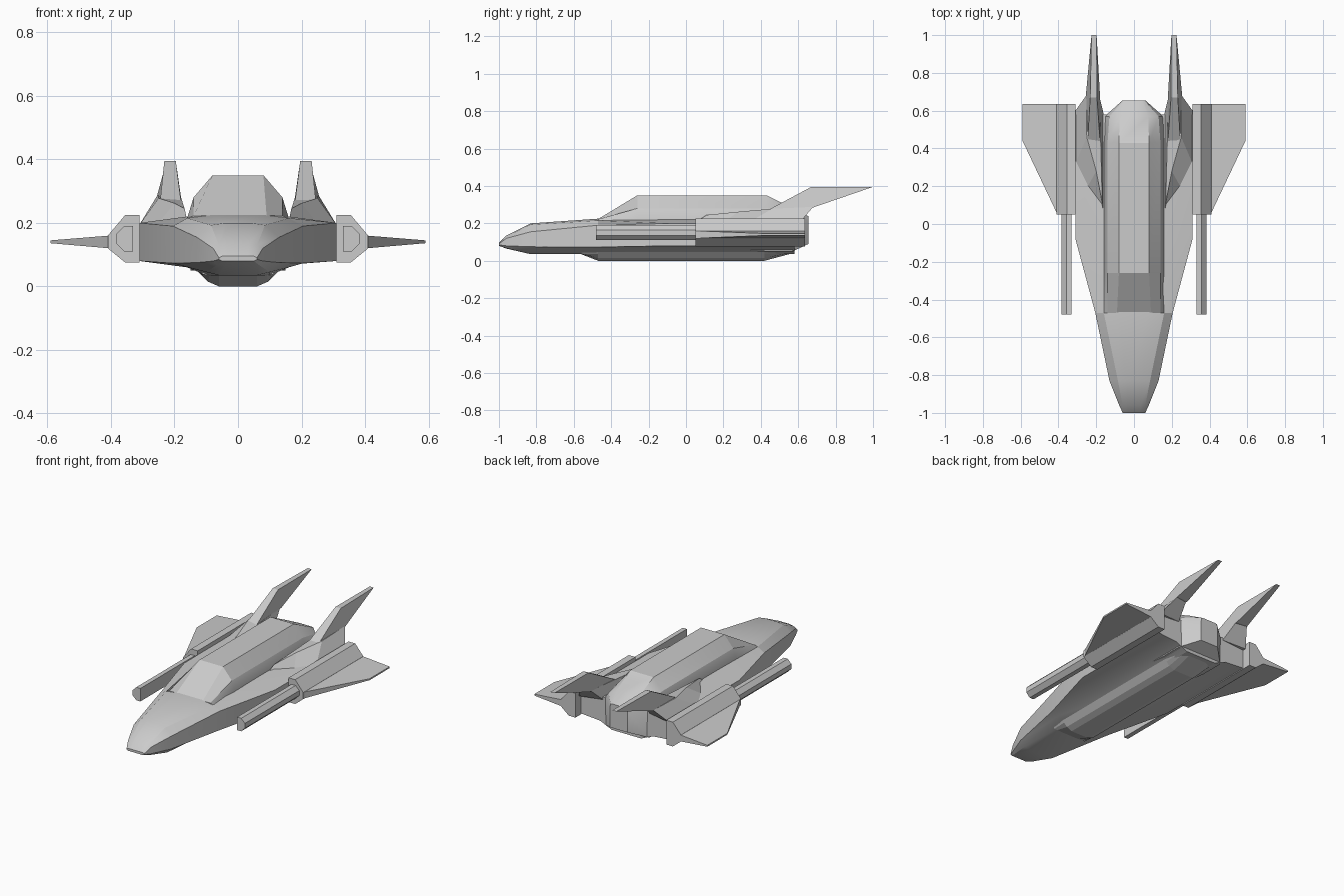
import bpy, bmesh


def loft(name, rings, smooth=False):
    """Skin a list of equal-length 3D rings and cap both ends."""
    bm = bmesh.new()
    rows = [[bm.verts.new(p) for p in r] for r in rings]
    n = len(rows[0])
    for a, b in zip(rows, rows[1:]):
        for i in range(n):
            j = (i + 1) % n
            bm.faces.new((a[i], a[j], b[j], b[i]))
    bm.faces.new(rows[0])
    bm.faces.new(rows[-1])
    bmesh.ops.recalc_face_normals(bm, faces=bm.faces)
    me = bpy.data.meshes.new(name)
    bm.to_mesh(me)
    bm.free()
    ob = bpy.data.objects.new(name, me)
    bpy.context.collection.objects.link(ob)
    if smooth:
        bpy.ops.object.select_all(action='DESELECT')
        ob.select_set(True)
        bpy.context.view_layer.objects.active = ob
        bpy.ops.object.shade_smooth_by_angle(angle=0.4)
    return ob


def symmetric(y, half):
    """Full cross-section at y from its right half, listed top to bottom."""
    return [(x, y, z) for x, z in half] + [(-x, y, z) for x, z in reversed(half)]


def pair(name, rings):
    """Build a part on both sides of the craft."""
    for side, s in (("right", 1), ("left", -1)):
        loft(f"{name}_{side}", [[(s * x, y, z) for x, y, z in r] for r in rings])


def prism(section, y0, y1):
    return [[(x, y, z) for x, z in section] for y in (y0, y1)]


# Main hull: nose, widening shoulders, straight rear
wide = [(.08, .225), (.16, .22), (.31, .20), (.31, .08), (.18, .07), (.10, .035)]
loft("hull", [
    symmetric(-1.0, [(.03, .095), (.05, .095), (.06, .09), (.06, .085), (.05, .08), (.03, .08)]),
    symmetric(-.96, [(.035, .135), (.06, .13), (.078, .12), (.078, .08), (.065, .068), (.04, .065)]),
    symmetric(-.83, [(.04, .20), (.085, .193), (.13, .155), (.13, .075), (.10, .045), (.06, .035)]),
    symmetric(-.47, [(.08, .225), (.16, .215), (.205, .19), (.205, .073), (.16, .06), (.10, .035)]),
    symmetric(-.08, wide),
    symmetric(.58, wide),
], smooth=True)

# Raised canopy running into the tapered tail block
loft("canopy", [
    symmetric(-.47, [(.09, .223), (.14, .222), (.16, .215), (.15, .10)]),
    symmetric(-.26, [(.08, .35), (.14, .28), (.16, .215), (.15, .10)]),
    symmetric(.43, [(.08, .35), (.14, .28), (.16, .215), (.15, .05)]),
    symmetric(.57, [(.075, .28), (.13, .25), (.155, .215), (.15, .05)]),
    symmetric(.655, [(.04, .238), (.055, .236), (.06, .215), (.06, .09)]),
], smooth=True)

# Belly keel
loft("belly", [
    symmetric(-.56, [(.12, .05), (.11, .037), (.09, .036), (.06, .035)]),
    symmetric(-.47, [(.13, .05), (.115, .035), (.095, .015), (.06, 0)]),
    symmetric(.42, [(.13, .05), (.115, .035), (.095, .015), (.06, 0)]),
    symmetric(.57, [(.13, .06), (.115, .048), (.095, .044), (.06, .04)]),
])

# Fin fairings on the rear shoulders
pair("fin_fairing", [
    [(.16, .05, .205), (.25, .19, .20), (.31, .32, .195), (.31, .60, .195), (.16, .58, .205)],
    [(.168, .11, .245), (.20, .28, .262), (.25, .46, .278), (.253, .68, .288), (.182, .67, .288)],
])

# Swept tail fins
pair("tail_fin", [
    [(.18, .44, .272), (.245, .44, .272), (.255, .68, .285), (.18, .68, .285)],
    [(.196, .67, .395), (.232, .67, .395), (.225, 1.0, .395), (.198, 1.0, .395)],
])

# Side pods
pair("side_pod", prism([(.31, .225), (.355, .225), (.41, .16), (.41, .12),
                        (.355, .075), (.31, .075)], .05, .635))

# Long forward barrels
pair("barrel", prism([(.33, .19), (.358, .19), (.383, .165), (.383, .135),
                      (.358, .11), (.33, .11)], -.48, .06))

# Thin winglets
pair("wing", [
    [(.405, .05, .16), (.405, .635, .16), (.405, .635, .12), (.405, .05, .12)],
    [(.59, .44, .145), (.59, .635, .145), (.59, .635, .136), (.59, .44, .136)],
])
